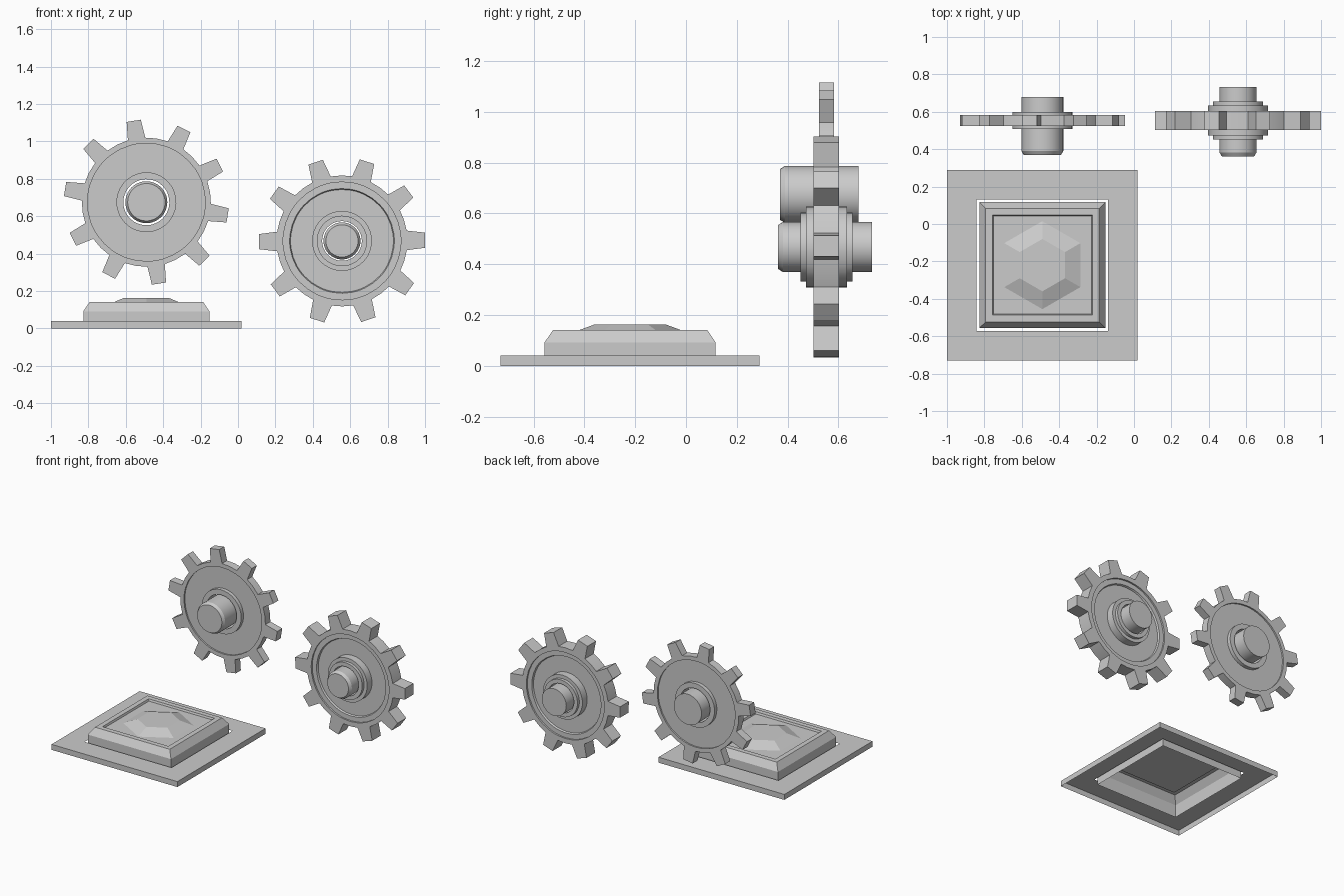
import bpy, bmesh
from math import cos, sin, radians, sqrt

if "Cube" in bpy.data.objects:
    bpy.data.objects.remove(bpy.data.objects["Cube"])


def skin(name, rows, closed=False, cap_start=False, cap_end=False, smooth=False):
    """Bridge successive rings of points into one surface."""
    bm = bmesh.new()
    rings = [[bm.verts.new(p) for p in row] for row in rows]
    n = len(rings[0])
    pairs = list(zip(rings, rings[1:]))
    if closed:
        pairs.append((rings[-1], rings[0]))
    for a, b in pairs:
        for i in range(n):
            j = (i + 1) % n
            bm.faces.new((a[i], a[j], b[j], b[i]))
    if cap_start:
        bm.faces.new(rings[0][::-1])
    if cap_end:
        bm.faces.new(rings[-1])
    if closed or (cap_start and cap_end):
        bmesh.ops.recalc_face_normals(bm, faces=bm.faces[:])
    me = bpy.data.meshes.new(name)
    bm.to_mesh(me)
    bm.free()
    ob = bpy.data.objects.new(name, me)
    bpy.context.collection.objects.link(ob)
    if smooth:
        bpy.ops.object.select_all(action='DESELECT')
        ob.select_set(True)
        bpy.context.view_layer.objects.active = ob
        bpy.ops.object.shade_smooth_by_angle(angle=radians(20))
    return ob


# --- Floor button: stacked polygon rings around its centre ---
BX, BY = -0.49, -0.22


def polygon(radius, z, sides, start):
    return [(BX + radius * cos(radians(start + 360 * i / sides)),
             BY + radius * sin(radians(start + 360 * i / sides)), z)
            for i in range(sides)]


def square(half, z):
    return polygon(half * sqrt(2), z, 4, 45)


# base frame, open underneath
skin("base_frame", [square(*p) for p in [(.51, 0), (.51, .04), (.352, .04)]])
# hollow button with bevelled edge and sunken top
skin("button", [square(*p) for p in [
    (.337, 0), (.337, .092), (.303, .142), (.267, .142), (.262, .128)]], cap_end=True)
# hexagonal faceted gem
skin("gem", [polygon(.235, .128, 6, 90), polygon(.14, .163, 6, 90)], cap_end=True)


# --- Gears: turned profile whose outer ring follows the teeth ---
TEETH = 10
STEPS = (-7.5, -2.7, 2.7, 7.5, 18)


def gear(name, cx, cy, cz, turn, profile, rim, tip, root, tip_angle, root_angle):
    """profile: (radius, half thickness) from the bore outwards, mirrored to the back."""
    def circle(r, y):
        return [(cx + r * cos(radians(turn + 36 * k + s)), y,
                 cz + r * sin(radians(turn + 36 * k + s)))
                for k in range(TEETH) for s in STEPS]

    def toothed(y):
        shape = ((root, -root_angle), (tip, -tip_angle), (tip, tip_angle),
                 (root, root_angle), (root, 18))
        return [(cx + r * cos(radians(turn + 36 * k + s)), y,
                 cz + r * sin(radians(turn + 36 * k + s)))
                for k in range(TEETH) for r, s in shape]

    front = [circle(r, cy - h) for r, h in profile]
    back = [circle(r, cy + h) for r, h in profile[::-1]]
    skin(name, front + [toothed(cy - rim), toothed(cy + rim)] + back,
         closed=True, smooth=True)


def shaft(name, cx, cz, r, y0, y1, bevel):
    rows = [[(cx + q * cos(radians(i * 9)), y, cz + q * sin(radians(i * 9)))
             for i in range(40)]
            for q, y in [(r - bevel, y0), (r, y0 + .02), (r, y1)]]
    skin(name, rows, cap_start=True, cap_end=True, smooth=True)


# thin upper gear and its shaft
gear("thin_gear", -.49, .553, .675, 98.8,
     [(.123, .045), (.16, .045), (.16, .018), (.315, .018), (.315, .029)],
     .029, .442, .345, 5, 7.8)
shaft("thin_gear_shaft", -.49, .675, .112, .37, .68, .012)

# thick lower gear with stepped hub and its shaft
gear("thick_gear", .556, .553, .468, .5,
     [(.106, .102), (.135, .102), (.135, .08), (.16, .08), (.16, .025),
      (.275, .025), (.28, .038), (.315, .038), (.315, .05)],
     .05, .446, .35, 5.2, 8.6)
shaft("thick_gear_shaft", .556, .468, .099, .362, .733, .013)
